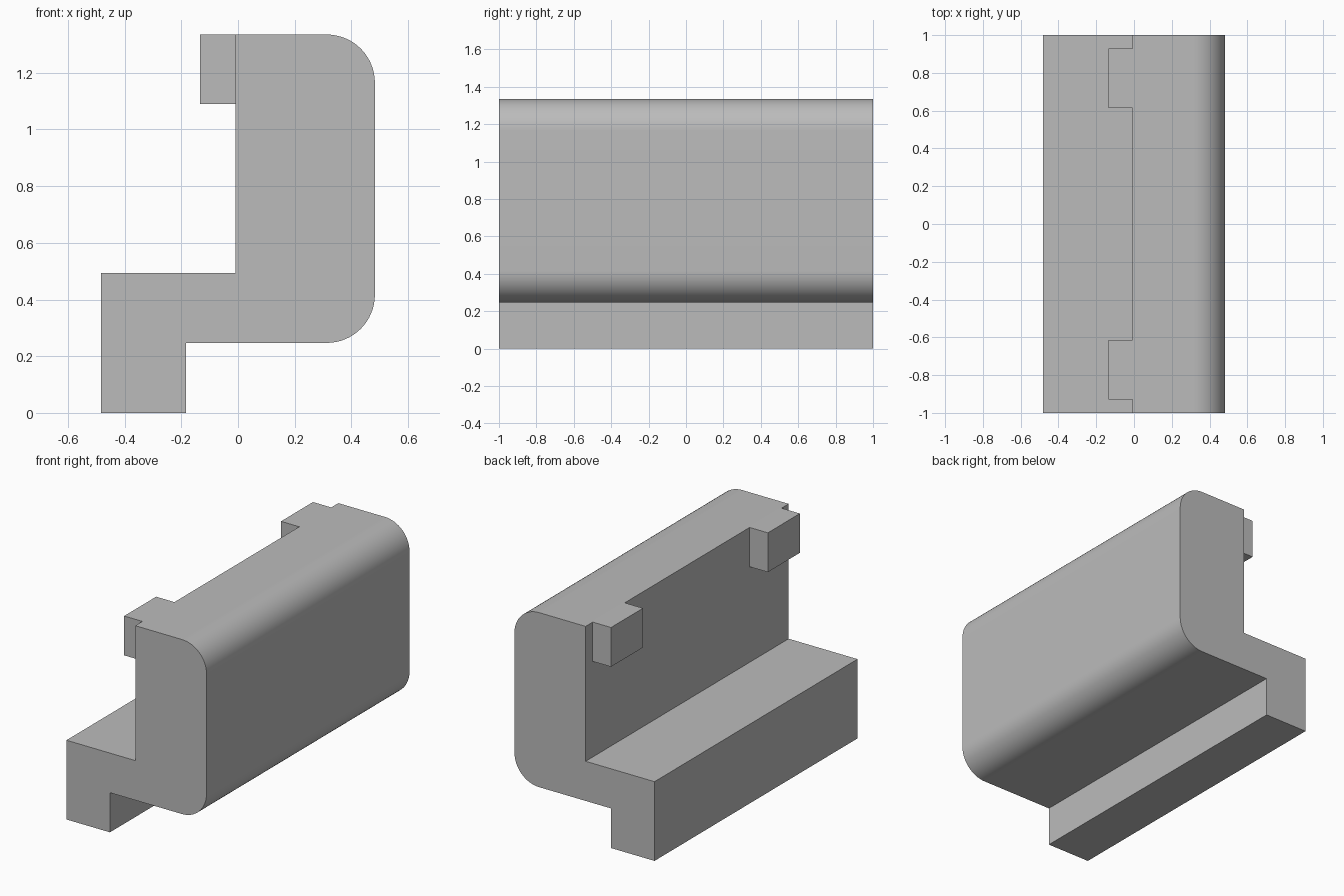
import bpy, bmesh, math
from mathutils import Vector

cube = bpy.data.objects.get("Cube")
if cube:
    bpy.data.objects.remove(cube, do_unlink=True)

HALF_LENGTH = 1.0
RIGHT, LEFT, WALL, FOOT = -0.483, 0.483, -0.008, -0.183
BASE, LEDGE, TOP = 0.247, 0.494, 1.335
RADIUS, STEPS = 0.17, 16
TAB_OUT, TAB_BOTTOM = 0.126, 1.09
TAB_INNER, TAB_OUTER = 0.615, 0.93


def arc(cx, cz, start):
    """Quarter circle, counter-clockwise from the start angle in degrees."""
    angles = [math.radians(start + 90 * i / STEPS) for i in range(STEPS + 1)]
    return [(cx + RADIUS * math.cos(a), cz + RADIUS * math.sin(a)) for a in angles]


# Grey material
grey = bpy.data.materials.new("plain grey")
grey.use_nodes = True
colour = (0.5, 0.5, 0.5, 1)
grey.diffuse_color = colour
grey.node_tree.nodes["Principled BSDF"].inputs["Base Color"].default_value = colour

# Cross-section: foot, rounded upright, ledge
profile = [(RIGHT, 0), (FOOT, 0), (FOOT, BASE)]
profile += arc(LEFT - RADIUS, BASE + RADIUS, -90)
profile += arc(LEFT - RADIUS, TOP - RADIUS, 0)
profile += [(WALL, TOP), (WALL, LEDGE), (RIGHT, LEDGE)]

# Extrude the section along the length
bm = bmesh.new()
section = bm.faces.new([bm.verts.new((x, -HALF_LENGTH, z)) for x, z in profile])
extruded = bmesh.ops.extrude_face_region(bm, geom=[section], use_keep_orig=True)
moved = [g for g in extruded["geom"] if isinstance(g, bmesh.types.BMVert)]
bmesh.ops.translate(bm, verts=moved, vec=(0, 2 * HALF_LENGTH, 0))
bmesh.ops.recalc_face_normals(bm, faces=bm.faces)


def wall_faces():
    """Faces of the flat wall above the ledge."""
    return [f for f in bm.faces if f.normal.x < -0.9
            and abs(f.calc_center_median().x - WALL) < 0.001]


def cut(point, normal):
    faces = wall_faces()
    edges = {e for f in faces for e in f.edges}
    verts = {v for f in faces for v in f.verts}
    bmesh.ops.bisect_plane(bm, geom=faces + list(edges) + list(verts),
                           plane_co=point, plane_no=normal)


# Outline the two tabs on the wall, then pull them outwards
for y in (-TAB_OUTER, -TAB_INNER, TAB_INNER, TAB_OUTER):
    cut((0, y, 0), (0, 1, 0))
cut((0, 0, TAB_BOTTOM), (0, 0, 1))
tabs = []
for face in wall_faces():
    c = face.calc_center_median()
    if c.z > TAB_BOTTOM and TAB_INNER < abs(c.y) < TAB_OUTER:
        tabs.append(face)
pulled = bmesh.ops.extrude_face_region(bm, geom=tabs)
moved = [g for g in pulled["geom"] if isinstance(g, bmesh.types.BMVert)]
bmesh.ops.translate(bm, verts=moved, vec=Vector((-TAB_OUT, 0, 0)))
leftover = [f for f in tabs if f.is_valid]
if leftover:
    bmesh.ops.delete(bm, geom=leftover, context='FACES_ONLY')

# Merge coplanar pieces into clean flat faces
bmesh.ops.dissolve_limit(bm, angle_limit=math.radians(0.5),
                         verts=bm.verts, edges=bm.edges)
bmesh.ops.recalc_face_normals(bm, faces=bm.faces)

mesh = bpy.data.meshes.new("clip_rail")
bm.to_mesh(mesh)
bm.free()
mesh.materials.append(grey)
rail = bpy.data.objects.new("clip_rail", mesh)
bpy.context.collection.objects.link(rail)

# Smooth rounded corners, sharp edges elsewhere
bpy.ops.object.select_all(action='DESELECT')
rail.select_set(True)
bpy.context.view_layer.objects.active = rail
bpy.ops.object.shade_smooth_by_angle(angle=math.radians(30))
